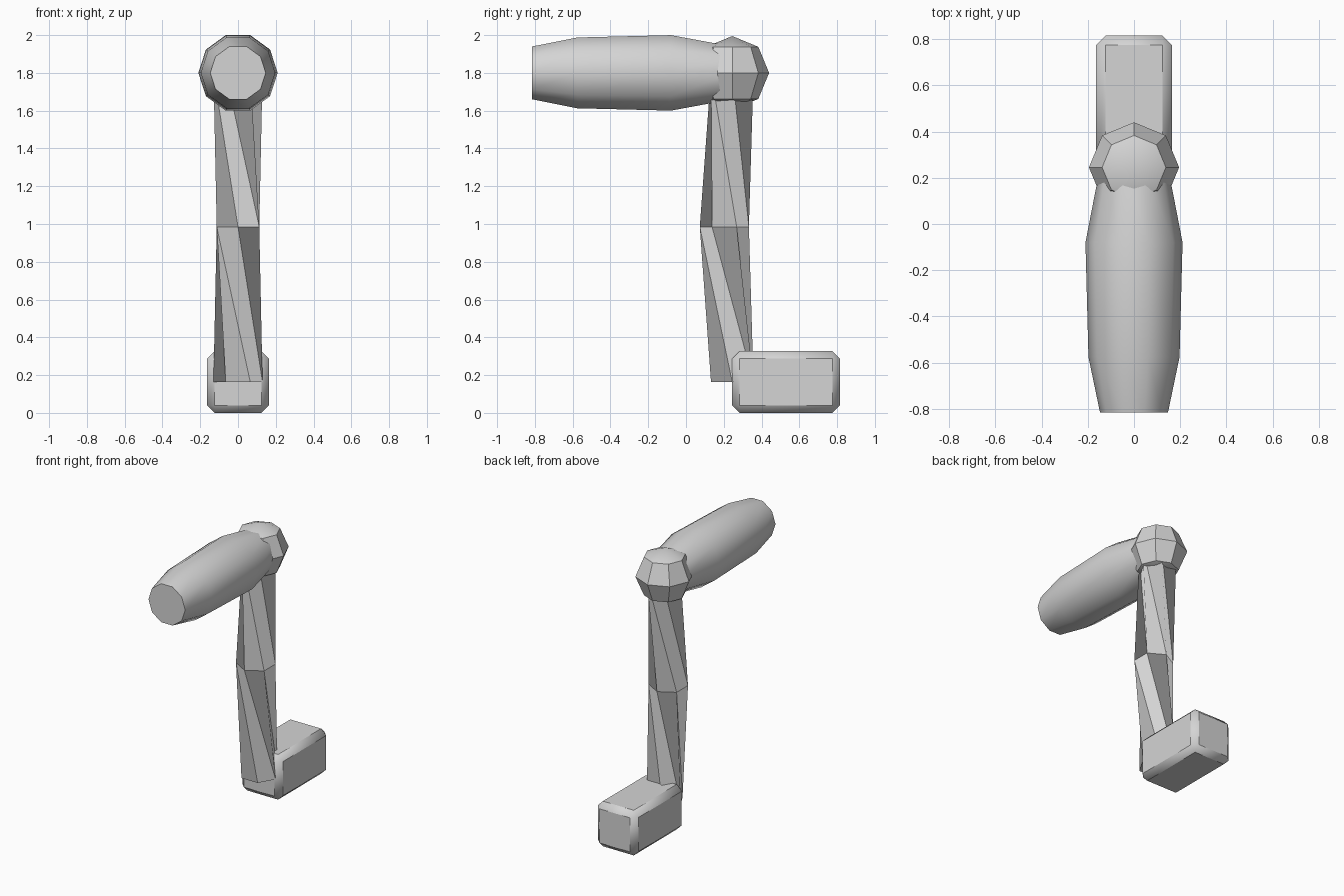
import bpy, bmesh, math
from mathutils import Vector

default = bpy.data.objects.get("Cube")
if default:
    bpy.data.objects.remove(default, do_unlink=True)

grey = bpy.data.materials.new("plain_grey")
grey.use_nodes = True
COLOUR = (0.66, 0.66, 0.66, 1)
grey.diffuse_color = COLOUR
grey.node_tree.nodes["Principled BSDF"].inputs["Base Color"].default_value = COLOUR

SMOOTH_BELOW = math.radians(38)
JOINT = Vector((0, 0.245, 1.8))


def finish(name, bm):
    """Turn a bmesh into a named object, smooth across shallow edges only."""
    bmesh.ops.recalc_face_normals(bm, faces=bm.faces)
    mesh = bpy.data.meshes.new(name)
    bm.to_mesh(mesh)
    bm.free()
    mesh.materials.append(grey)
    obj = bpy.data.objects.new(name, mesh)
    bpy.context.collection.objects.link(obj)
    bpy.ops.object.select_all(action="DESELECT")
    obj.select_set(True)
    bpy.context.view_layer.objects.active = obj
    bpy.ops.object.shade_smooth_by_angle(angle=SMOOTH_BELOW)
    return obj


def loft(rings, twists):
    """Bridge equal rings, shifting corners by each twist; each panel is two triangles."""
    bm = bmesh.new()
    loops = [[bm.verts.new(p) for p in ring] for ring in rings]
    n = len(loops[0])
    for a, b, t in zip(loops, loops[1:], twists):
        for i in range(n):
            j = (i + 1) % n
            near, far = b[(i + t) % n], b[(j + t) % n]
            bm.faces.new((a[i], a[j], far))
            bm.faces.new((a[i], far, near))
    bm.faces.new(loops[0])
    bm.faces.new(loops[-1])
    return bm


def flatten_panels(mesh):
    """Shade each pair of triangles as one flat panel."""
    mesh.polygons.foreach_set("use_smooth", [True] * len(mesh.polygons))
    normals = [Vector((0, 0, 1))] * len(mesh.loops)
    faces = list(mesh.polygons)
    for pair in zip(faces[:-2:2], faces[1:-2:2]):
        shared = sum((f.normal * f.area for f in pair), Vector()).normalized()
        for f in pair:
            for k in f.loop_indices:
                normals[k] = shared
    for cap in faces[-2:]:
        for k in cap.loop_indices:
            normals[k] = cap.normal.copy()
    mesh.normals_split_custom_set(normals)


def circle(n, radius, start=0):
    for i in range(n):
        a = math.radians(start) + math.tau * i / n
        yield radius * math.cos(a), radius * math.sin(a)


# Grip: ten-sided barrel along y
profile = [(-0.815, 0.147), (-0.575, 0.197), (-0.08, 0.21), (0.245, 0.147)]
grip_rings = [[(u, y, JOINT.z + v) for u, v in circle(10, r)] for y, r in profile]
finish("grip", loft(grip_rings, (0, 0, 0)))

# Ball joint: coarse sphere between grip and arm
ball = bmesh.new()
bmesh.ops.create_uvsphere(ball, u_segments=8, v_segments=4, radius=0.195)
bmesh.ops.translate(ball, verts=ball.verts, vec=JOINT)
finish("ball_joint", ball)

# Arm: hexagonal bar twisted a quarter turn one way, then back
stations = [(0.245, 0.163, 0), (0.203, 0.985, 30), (0.245, 1.8, 0)]
arm_rings = [[(u, y + v, z) for u, v in circle(6, 0.13, s)] for y, z, s in stations]
arm = finish("crank_arm", loft(arm_rings, (-2, -1)))
flatten_panels(arm.data)

# Mounting block: box with single chamfers
block = bmesh.new()
bmesh.ops.create_cube(block, size=1)
bmesh.ops.scale(block, verts=block.verts, vec=(0.327, 0.572, 0.327))
bmesh.ops.translate(block, verts=block.verts, vec=(0, 0.529, 0.1635))
bmesh.ops.bevel(block, geom=block.edges[:], offset=0.04, segments=1,
                affect="EDGES", clamp_overlap=True)
finish("mounting_block", block)
